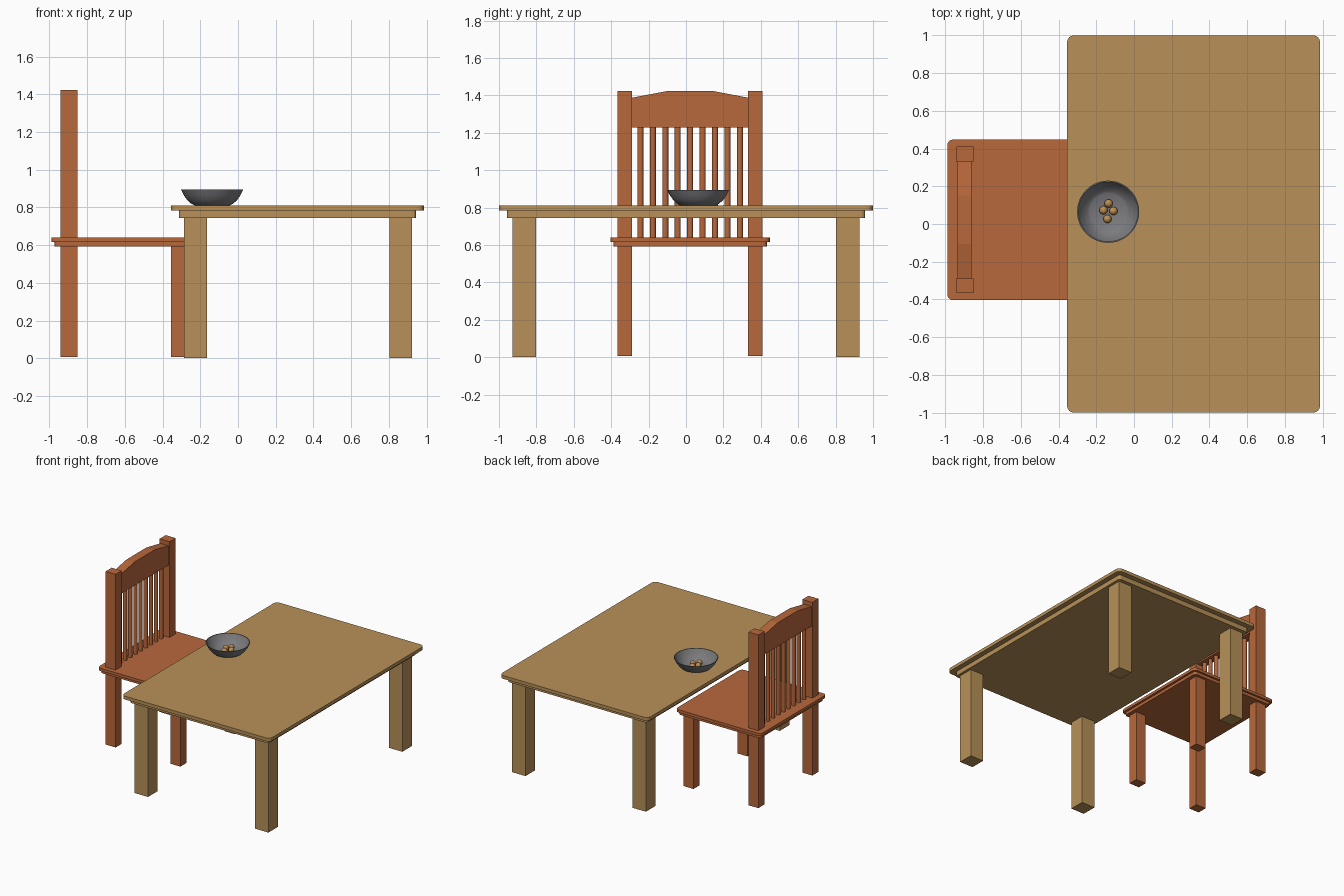
import bpy, bmesh, math

if "Cube" in bpy.data.objects:
    bpy.data.objects.remove(bpy.data.objects["Cube"])


def material(name, rgb):
    m = bpy.data.materials.new(name)
    m.diffuse_color = (*rgb, 1)
    m.use_nodes = True
    m.node_tree.nodes["Principled BSDF"].inputs["Base Color"].default_value = m.diffuse_color
    return m


TABLE_WOOD = material("table_wood", (0.48, 0.283, 0.098))
CHAIR_WOOD = material("chair_wood", (0.48, 0.138, 0.045))
BOWL_GREY = material("bowl_grey", (0.2, 0.2, 0.21))
NUT = material("nut", (0.52, 0.27, 0.08))


def finish(name, bm, mat, smooth=False):
    bmesh.ops.recalc_face_normals(bm, faces=bm.faces)
    mesh = bpy.data.meshes.new(name)
    bm.to_mesh(mesh)
    bm.free()
    ob = bpy.data.objects.new(name, mesh)
    bpy.context.collection.objects.link(ob)
    mesh.materials.append(mat)
    if smooth:
        bpy.ops.object.select_all(action='DESELECT')
        ob.select_set(True)
        bpy.context.view_layer.objects.active = ob
        bpy.ops.object.shade_smooth_by_angle(angle=math.radians(40))
    return ob


def box(name, x, y, z, mat, corner=0.0):
    """Box from (min, max) ranges, with optionally rounded vertical corners."""
    bm = bmesh.new()
    bmesh.ops.create_cube(bm, size=1)
    for v in bm.verts:
        v.co = [r[0] if c < 0 else r[1] for r, c in zip((x, y, z), v.co)]
    if corner:
        upright = [e for e in bm.edges
                   if abs(e.verts[0].co.z - e.verts[1].co.z) > 1e-4]
        bmesh.ops.bevel(bm, geom=upright, offset=corner, segments=4,
                        profile=0.5, affect='EDGES')
    return finish(name, bm, mat)


# Table: stepped top and four square legs
box("table_top", (-0.355, 0.987), (-1, 1), (0.783, 0.81), TABLE_WOOD, 0.035)
box("table_under_panel", (-0.313, 0.945), (-0.957, 0.957), (0.745, 0.783), TABLE_WOOD, 0.02)
for xn, x in (("left", (-0.286, -0.165)), ("right", (0.803, 0.924))):
    for yn, y in (("front", (-0.927, -0.803)), ("back", (0.803, 0.927))):
        box(f"table_{yn}_{xn}_leg", x, y, (0, 0.75), TABLE_WOOD)

# Chair: stepped seat, short legs under the table, tall back posts
box("seat", (-0.99, -0.217), (-0.404, 0.448), (0.617, 0.64), CHAIR_WOOD, 0.03)
box("seat_under_panel", (-0.972, -0.235), (-0.387, 0.432), (0.593, 0.617), CHAIR_WOOD, 0.02)
for yn, y in (("front", (-0.366, -0.288)), ("back", (0.332, 0.41))):
    box(f"chair_{yn}_short_leg", (-0.355, -0.265), y, (0.007, 0.6), CHAIR_WOOD)
    box(f"chair_{yn}_post", (-0.941, -0.851), y, (0.007, 1.423), CHAIR_WOOD)

# Arched head rail, extruded through the chair back
bm = bmesh.new()
outline = [(-0.29, 1.228), (0.334, 1.228), (0.334, 1.387),
           (0.15, 1.422), (-0.105, 1.422), (-0.29, 1.387)]
face = bm.faces.new([bm.verts.new((-0.935, y, z)) for y, z in outline])
side = bmesh.ops.extrude_face_region(bm, geom=[face])["geom"]
bmesh.ops.translate(bm, vec=(0.073, 0, 0),
                    verts=[g for g in side if isinstance(g, bmesh.types.BMVert)])
finish("head_rail", bm, CHAIR_WOOD)

# Round back spindles
for i in range(9):
    bm = bmesh.new()
    bmesh.ops.create_cone(bm, cap_ends=True, segments=16, radius1=0.016,
                          radius2=0.016, depth=0.61)
    bmesh.ops.translate(bm, verts=bm.verts, vec=(-0.897, -0.244 + i * 0.0666, 0.935))
    finish(f"spindle_{i + 1}", bm, CHAIR_WOOD, True)

# Bowl: outer and inner wall profile (radius, height) spun about its axis
BX, BY = -0.137, 0.065
profile = [(0, 0.81), (0.092, 0.81), (0.113, 0.821), (0.133, 0.840),
           (0.150, 0.864), (0.165, 0.894), (0.159, 0.894), (0.145, 0.866),
           (0.128, 0.843), (0.110, 0.826), (0.096, 0.817), (0, 0.817)]
bm = bmesh.new()
pts = [bm.verts.new((BX + r, BY, z)) for r, z in profile]
edges = [bm.edges.new(p) for p in zip(pts, pts[1:])]
bmesh.ops.spin(bm, geom=pts + edges, cent=(BX, BY, 0), axis=(0, 0, 1),
               angle=math.tau, steps=48, use_duplicate=False)
bmesh.ops.remove_doubles(bm, verts=bm.verts, dist=1e-4)
finish("bowl", bm, BOWL_GREY, True)

# Four small balls in the bowl
for i, (x, y) in enumerate([(-0.162, 0.073), (-0.135, 0.109), (-0.109, 0.069), (-0.141, 0.027)]):
    bm = bmesh.new()
    bmesh.ops.create_uvsphere(bm, u_segments=20, v_segments=12, radius=0.022)
    bmesh.ops.translate(bm, verts=bm.verts, vec=(x, y, 0.838))
    finish(f"ball_{i + 1}", bm, NUT, True)
